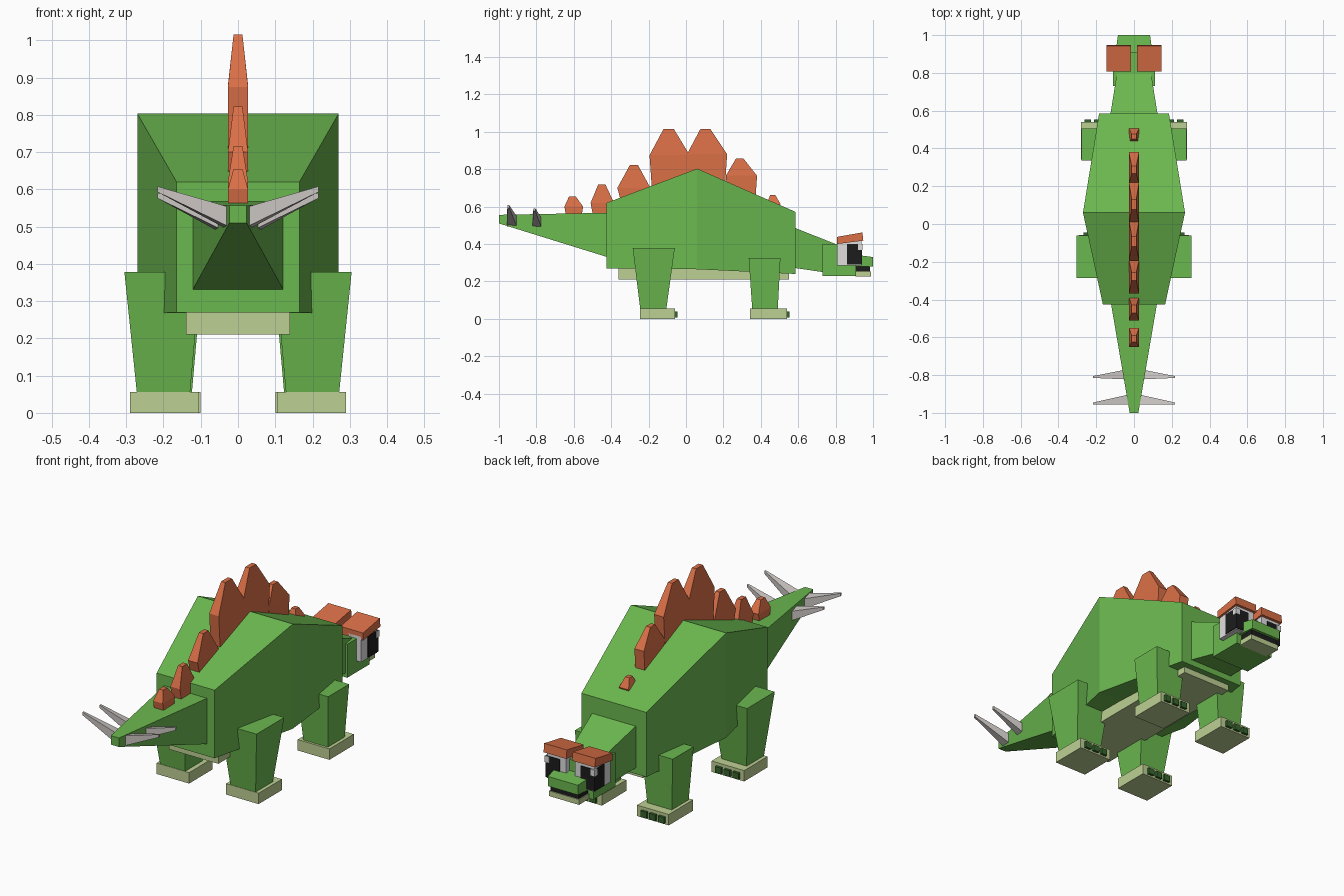
import bpy, bmesh


def material(name, rgb):
    m = bpy.data.materials.new(name)
    m.diffuse_color = (*rgb, 1)
    return m


GREEN = material("leaf green", (0.147, 0.479, 0.078))
ORANGE = material("plate orange", (0.70, 0.16, 0.062))
BEIGE = material("pale olive", (0.515, 0.631, 0.296))
GREY = material("spike grey", (0.60, 0.565, 0.545))
WHITE = material("eye white", (0.75, 0.73, 0.73))
BLACK = material("pupil black", (0.012, 0.012, 0.012))
CLAW = material("claw green", (0.035, 0.13, 0.025))


def loft(name, rings, mat):
    """Skin a row of matching point rings and cap both ends."""
    bm = bmesh.new()
    rows = [[bm.verts.new(p) for p in ring] for ring in rings]
    n = len(rows[0])
    for a, b in zip(rows, rows[1:]):
        for i in range(n):
            j = (i + 1) % n
            bm.faces.new((a[i], a[j], b[j], b[i]))
    bm.faces.new(rows[0])
    bm.faces.new(rows[-1])
    bmesh.ops.recalc_face_normals(bm, faces=bm.faces)
    mesh = bpy.data.meshes.new(name)
    bm.to_mesh(mesh)
    bm.free()
    mesh.materials.append(mat)
    obj = bpy.data.objects.new(name, mesh)
    bpy.context.collection.objects.link(obj)
    return obj


def slab(x0, x1, y0, y1, z):
    return [(x0, y0, z), (x1, y0, z), (x1, y1, z), (x0, y1, z)]


def box(name, x0, x1, y0, y1, z0, z1, mat):
    return loft(name, [slab(x0, x1, y0, y1, z0), slab(x0, x1, y0, y1, z1)], mat)


def along_y(name, sections, mat):
    """Sections are (y, half width, bottom, top)."""
    return loft(name, [[(-w, y, b), (w, y, b), (w, y, t), (-w, y, t)]
                       for y, w, b, t in sections], mat)


# Body, tail, neck
along_y("body", [(-0.425, 0.165, 0.27, 0.62), (0.06, 0.27, 0.265, 0.803),
                 (0.585, 0.185, 0.24, 0.572)], GREEN)
along_y("tail", [(-1.0, 0.023, 0.51, 0.556), (-0.42, 0.122, 0.33, 0.567)], GREEN)
along_y("neck", [(0.58, 0.125, 0.272, 0.487), (0.80, 0.09, 0.24, 0.40)], GREEN)
box("belly_plate", -0.14, 0.14, -0.36, 0.55, 0.21, 0.275, BEIGE)

# Head, snout and mouth
box("head", -0.11, 0.11, 0.73, 0.91, 0.228, 0.40, GREEN)
along_y("snout", [(0.89, 0.10, 0.28, 0.345), (1.0, 0.085, 0.28, 0.33)], GREEN)
box("mouth", -0.08, 0.08, 0.90, 0.985, 0.25, 0.28, BLACK)
box("lower_jaw", -0.085, 0.085, 0.905, 0.99, 0.225, 0.252, BEIGE)

# Back plates: (bottom y pair, bottom z, wide y pair, wide z, tip y pair, tip z)
PLATES = [
    (-0.64, -0.56, 0.54, -0.65, -0.55, 0.60, -0.625, -0.59, 0.655),
    (-0.495, -0.40, 0.54, -0.51, -0.385, 0.62, -0.47, -0.43, 0.717),
    (-0.34, -0.205, 0.60, -0.367, -0.19, 0.70, -0.30, -0.257, 0.822),
    (-0.18, 0.00, 0.66, -0.195, 0.02, 0.875, -0.12, -0.065, 1.015),
    (0.02, 0.205, 0.66, 0.005, 0.22, 0.88, 0.077, 0.13, 1.015),
    (0.225, 0.37, 0.62, 0.213, 0.38, 0.765, 0.267, 0.307, 0.857),
    (0.44, 0.49, 0.57, 0.432, 0.505, 0.615, 0.45, 0.477, 0.662),
]
for i, p in enumerate(PLATES):
    t = 0.027
    loft(f"back_plate_{i + 1}", [slab(-t, t, p[0], p[1], p[2]),
                                 slab(-t, t, p[3], p[4], p[5]),
                                 slab(-0.012, 0.012, p[6], p[7], p[8])], ORANGE)

for side, s in (("left", -1), ("right", 1)):
    # Legs: (name, top x, top y, top z, bottom x, bottom y, foot x, foot y)
    for leg, tx, ty, tz, bx, by, fx, fy in (
            ("rear", (0.10, 0.305), (-0.285, -0.06), 0.378,
             (0.13, 0.27), (-0.243, -0.107), (0.105, 0.29), (-0.247, -0.058)),
            ("front", (0.10, 0.278), (0.335, 0.505), 0.326,
             (0.125, 0.262), (0.355, 0.49), (0.10, 0.28), (0.342, 0.54))):
        loft(f"{side}_{leg}_leg", [slab(s * bx[0], s * bx[1], *by, 0.04),
                                   slab(s * tx[0], s * tx[1], *ty, tz)], GREEN)
        box(f"{side}_{leg}_foot", s * fx[0], s * fx[1], *fy, 0, 0.056, BEIGE)
        for k in range(3):
            c = fx[0] + 0.045 + 0.05 * k
            box(f"{side}_{leg}_claw_{k + 1}", s * (c - 0.017), s * (c + 0.017),
                fy[1] - 0.01, fy[1] + 0.013, 0.008, 0.04, CLAW)

    # Tail spikes: (start x, base y pair, base z pair, tip y, tip z)
    for k, (x, y0, y1, z0, z1, ty, tz) in enumerate((
            (0.015, -0.957, -0.90, 0.495, 0.55, -0.955, 0.60),
            (0.03, -0.823, -0.768, 0.485, 0.54, -0.815, 0.583))):
        x0, x1 = s * x, s * 0.216
        loft(f"{side}_tail_spike_{k + 1}", [
            [(x0, y0, z0), (x0, y1, z0 - 0.01), (x0, y1, z1 - 0.01), (x0, y0, z1)],
            [(x1, ty, tz - 0.007), (x1, ty + 0.01, tz - 0.007),
             (x1, ty + 0.01, tz + 0.008), (x1, ty, tz + 0.008)]], GREY)

    # Eye with pupil wrapping the outer front corner, and a glint
    box(f"{side}_eye", s * 0.025, s * 0.135, 0.807, 0.937, 0.285, 0.415, WHITE)
    box(f"{side}_pupil", s * 0.06, s * 0.139, 0.86, 0.941, 0.29, 0.40, BLACK)
    box(f"{side}_eye_glint", s * 0.118, s * 0.142, 0.92, 0.944, 0.368, 0.40, WHITE)

    # Tilted brow
    loft(f"{side}_brow", [
        [(x, 0.807, 0.40), (x, 0.948, 0.418), (x, 0.943, 0.462), (x, 0.807, 0.438)]
        for x in (s * 0.017, s * 0.146)], ORANGE)
